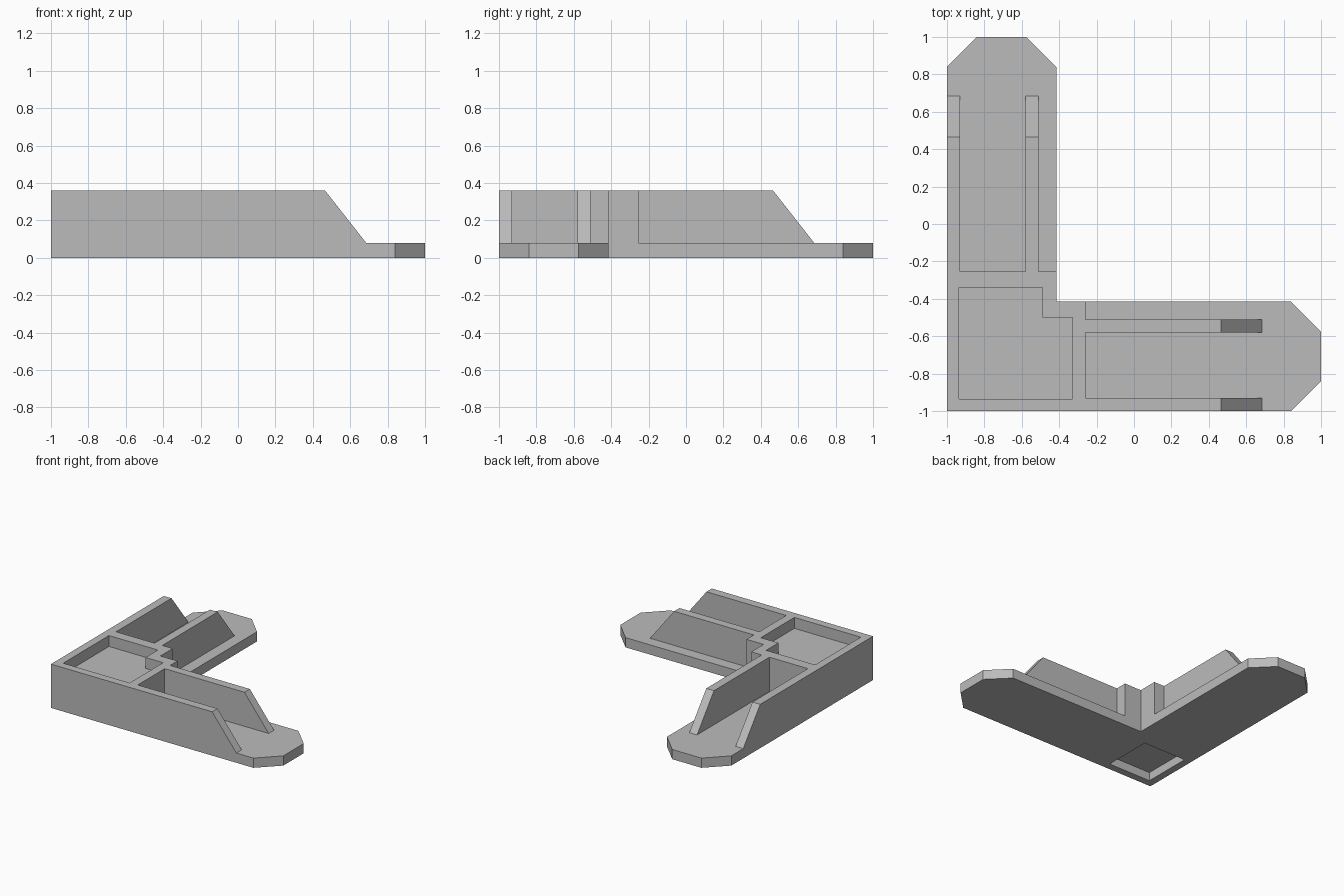
import bpy
import bmesh
import math

cube = bpy.data.objects.get("Cube")
if cube:
    bpy.data.objects.remove(cube, do_unlink=True)

grey = bpy.data.materials.new("plain_grey")
grey.use_nodes = True
grey.diffuse_color = (0.5, 0.5, 0.5, 1)
grey.node_tree.nodes["Principled BSDF"].inputs["Base Color"].default_value = (0.5, 0.5, 0.5, 1)


def prism(name, outline, depth):
    """Extrude a 3D polygon along the given vector."""
    bm = bmesh.new()
    face = bm.faces.new([bm.verts.new(p) for p in outline])
    ext = bmesh.ops.extrude_face_region(bm, geom=[face])
    moved = [v for v in ext["geom"] if isinstance(v, bmesh.types.BMVert)]
    bmesh.ops.translate(bm, verts=moved, vec=depth)
    bmesh.ops.recalc_face_normals(bm, faces=bm.faces)
    mesh = bpy.data.meshes.new(name)
    bm.to_mesh(mesh)
    bm.free()
    mesh.materials.append(grey)
    obj = bpy.data.objects.new(name, mesh)
    bpy.context.collection.objects.link(obj)
    return obj


def slab(name, outline, low, high):
    return prism(name, [(x, y, low) for x, y in outline], (0, 0, high - low))


def combine(target, tool, operation):
    """Apply a boolean and drop the tool object."""
    mod = target.modifiers.new(operation.lower(), "BOOLEAN")
    mod.operation, mod.solver, mod.object = operation, "EXACT", tool
    bpy.context.view_layer.objects.active = target
    bpy.ops.object.modifier_apply(modifier=mod.name)
    bpy.data.objects.remove(tool, do_unlink=True)


def notched(low, x_end, y_end, x_notch, y_notch):
    """Square outline with a notch in its inner corner."""
    return [(low, low), (x_end, low), (x_end, y_notch), (x_notch, y_notch),
            (x_notch, y_end), (low, y_end)]


TOP, FLOOR = 0.36, 0.08
INNER, CHAMFER = -0.415, 0.16

# L-shaped base plate with chamfered arm tips
tip = 1 - CHAMFER
half = [(tip, -1), (1, -tip), (1, INNER - CHAMFER), (tip, INNER)]
outline = [(-1, -1)] + half + [(INNER, INNER)] + [(y, x) for x, y in reversed(half)]
bracket = slab("corner_bracket", outline, 0, FLOOR)

# Raised corner block
combine(bracket, slab("corner_block", notched(-1, -0.26, -0.255, INNER, INNER), 0, TOP), "UNION")

# Sloped guide walls along both arms, rooted inside the corner block's rim
profile = [(-0.29, FLOOR / 2), (0.685, FLOOR / 2), (0.685, FLOOR), (0.465, TOP), (-0.29, TOP)]
for start, thick in ((-1, 0.07), (-0.58, 0.07)):
    combine(bracket, prism("x_guide_wall", [(a, start, z) for a, z in profile], (0, thick, 0)), "UNION")
    combine(bracket, prism("y_guide_wall", [(start, a, z) for a, z in profile], (thick, 0, 0)), "UNION")

# Shallow tray in the top of the block, square recess underneath
combine(bracket, slab("tray_cutter", notched(-0.935, -0.33, -0.34, -0.49, -0.5), 0.27, TOP + 0.1), "DIFFERENCE")
square = [(-0.94, -0.94), (-0.55, -0.94), (-0.55, -0.53), (-0.94, -0.53)]
combine(bracket, slab("recess_cutter", square, -0.1, 0.07), "DIFFERENCE")

# Merge coplanar faces
bm = bmesh.new()
bm.from_mesh(bracket.data)
bmesh.ops.remove_doubles(bm, verts=bm.verts, dist=0.0005)
bmesh.ops.dissolve_limit(bm, angle_limit=math.radians(1), verts=bm.verts, edges=bm.edges)
bm.to_mesh(bracket.data)
bm.free()
